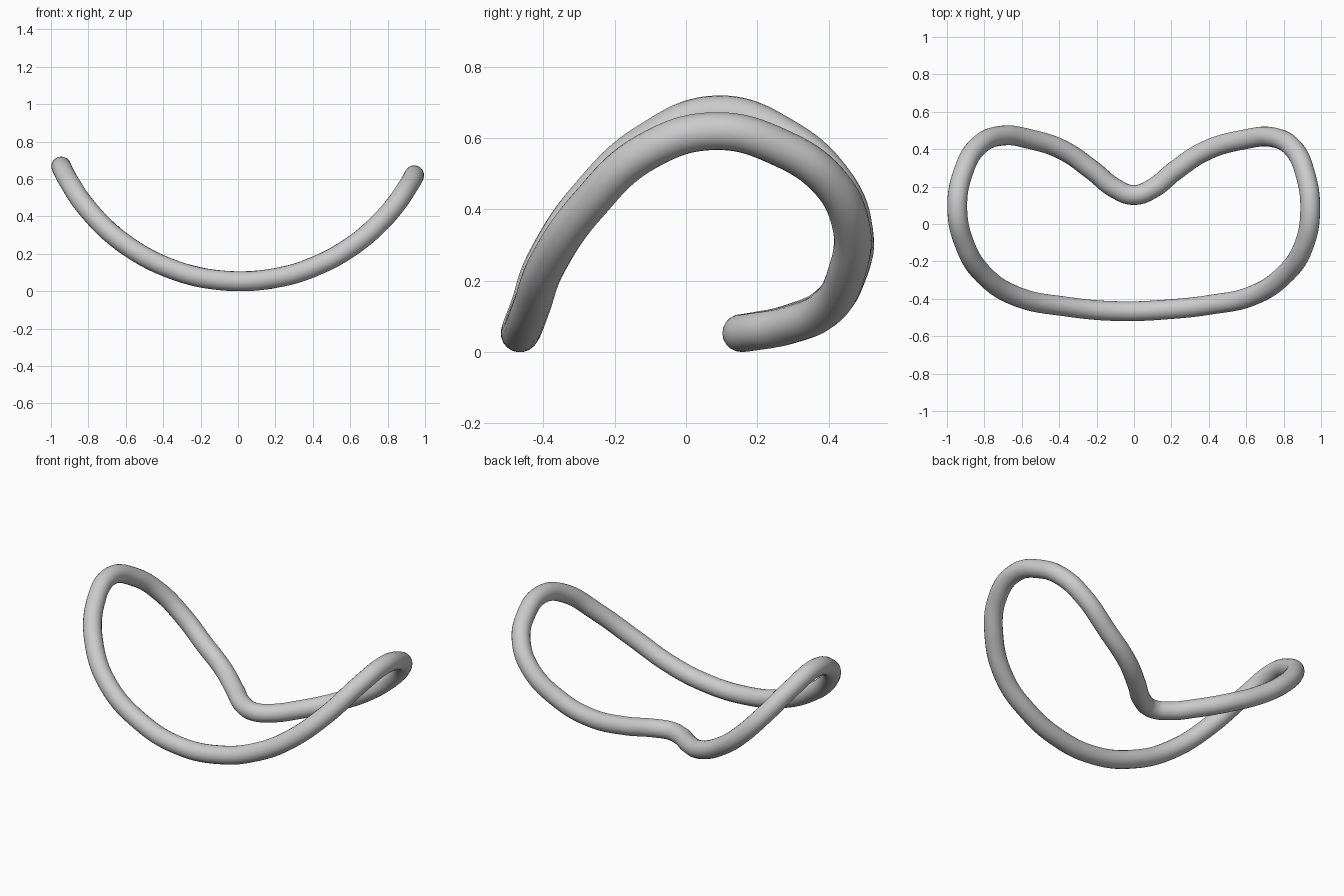
import bpy, math

if "Cube" in bpy.data.objects:
    bpy.data.objects.remove(bpy.data.objects["Cube"])

# Outline of the loop seen from above (x, y), anticlockwise from the back notch
OUTLINE = [
    (0, 0.155), (-0.1, 0.19), (-0.22, 0.285), (-0.38, 0.395), (-0.55, 0.452),
    (-0.70, 0.473), (-0.83, 0.42), (-0.912, 0.28), (-0.945, 0.09), (-0.905, -0.11),
    (-0.80, -0.275), (-0.62, -0.39), (-0.36, -0.442), (-0.08, -0.466), (0.2, -0.455),
    (0.42, -0.43), (0.62, -0.388), (0.80, -0.275), (0.91, -0.11), (0.942, 0.08),
    (0.915, 0.27), (0.855, 0.40), (0.75, 0.462), (0.58, 0.45), (0.38, 0.39),
    (0.22, 0.285), (0.1, 0.19),
]
TUBE_R = 0.053
ARC_R = 1.05
ARC_X = 0.01


def height(x):
    """Wrap the outline onto a round trough."""
    return TUBE_R + ARC_R - math.sqrt(ARC_R ** 2 - (x - ARC_X) ** 2)


# Closed path with a round bevel
curve = bpy.data.curves.new("bent_ring", "CURVE")
curve.dimensions = "3D"
curve.resolution_u = 10
curve.bevel_depth = TUBE_R
curve.bevel_resolution = 8
spline = curve.splines.new("BEZIER")
spline.bezier_points.add(len(OUTLINE) - 1)
for p, (x, y) in zip(spline.bezier_points, OUTLINE):
    p.co = (x, y, height(x))
    p.handle_left_type = p.handle_right_type = "AUTO"
spline.use_cyclic_u = True
spline.use_smooth = True

ring = bpy.data.objects.new("bent_ring", curve)
bpy.context.collection.objects.link(ring)

# Make it a smooth mesh
bpy.context.view_layer.objects.active = ring
ring.select_set(True)
bpy.ops.object.convert(target="MESH")
bpy.ops.object.shade_smooth()
